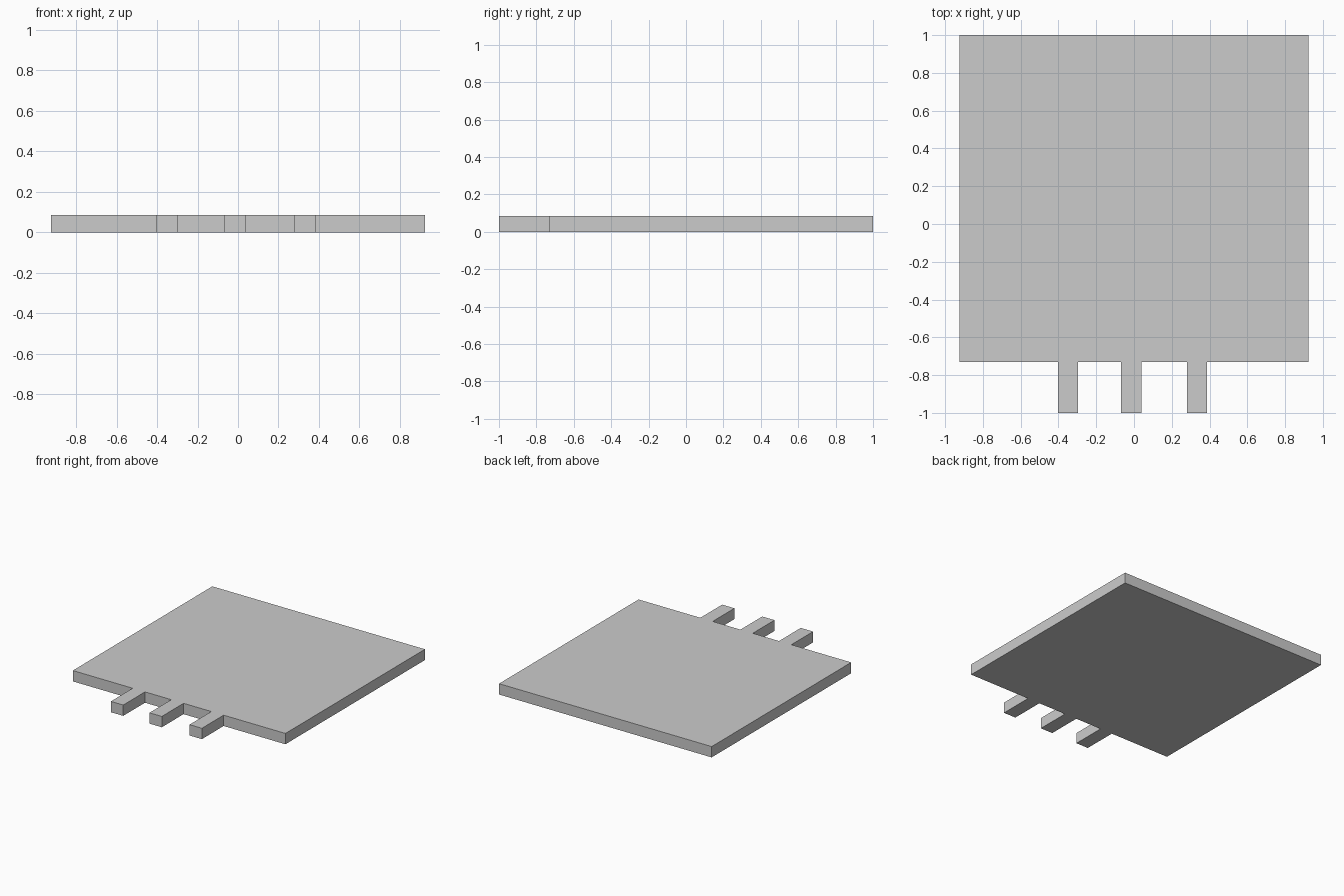
import bpy, bmesh

if "Cube" in bpy.data.objects:
    bpy.data.objects.remove(bpy.data.objects["Cube"])

HALF_W, BACK, FRONT, PIN_TIP, THICK = 0.923, 1.0, -0.73, -1.0, 0.085
PIN_W = 0.107
PIN_CENTRES = (-0.35, -0.015, 0.333)

# Outline: rectangular plate with three pins along the front edge
outline = [(HALF_W, BACK), (-HALF_W, BACK), (-HALF_W, FRONT)]
for c in PIN_CENTRES:
    l, r = c - PIN_W / 2, c + PIN_W / 2
    outline += [(l, FRONT), (l, PIN_TIP), (r, PIN_TIP), (r, FRONT)]
outline.append((HALF_W, FRONT))

# Extrude the outline into one solid plate
bm = bmesh.new()
base = bm.faces.new([bm.verts.new((x, y, 0)) for x, y in outline])
top = bmesh.ops.extrude_face_region(bm, geom=[base], use_keep_orig=True)
bmesh.ops.translate(bm, vec=(0, 0, THICK),
                    verts=[g for g in top["geom"] if isinstance(g, bmesh.types.BMVert)])
bmesh.ops.recalc_face_normals(bm, faces=bm.faces)

mesh = bpy.data.meshes.new("plate_with_pins")
bm.to_mesh(mesh)
bm.free()
bpy.context.collection.objects.link(bpy.data.objects.new("plate_with_pins", mesh))
